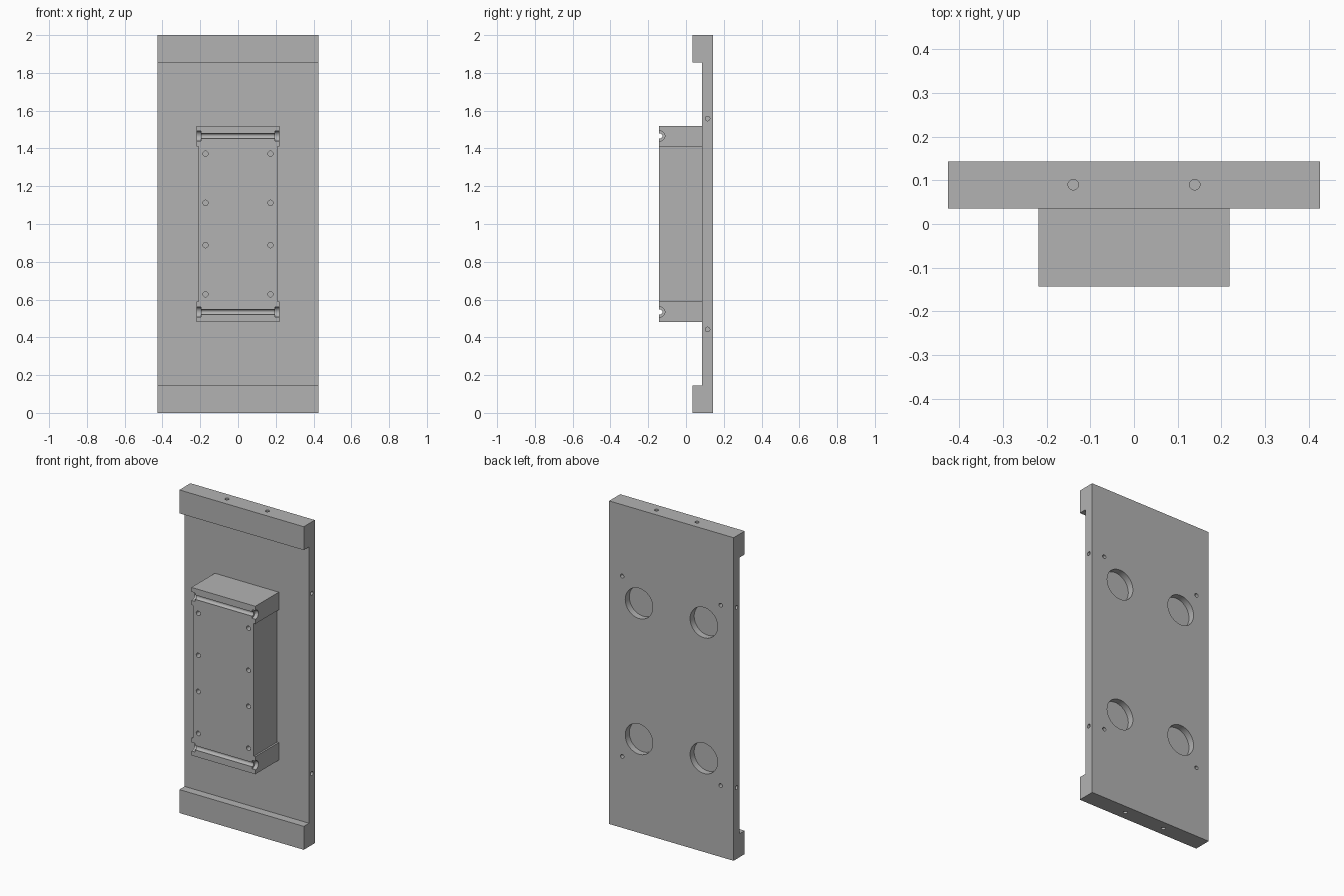
import bpy, bmesh
from mathutils import Matrix, Vector

if "Cube" in bpy.data.objects:
    bpy.data.objects.remove(bpy.data.objects["Cube"], do_unlink=True)

GREY = (0.45, 0.45, 0.45, 1)
mat = bpy.data.materials.new("plain grey")
mat.use_nodes = True
mat.diffuse_color = GREY
mat.node_tree.nodes["Principled BSDF"].inputs["Base Color"].default_value = GREY

BACK, WEB, LIP, FACE = 0.143, 0.086, 0.035, -0.143
HALF_W, MID = 0.426, 1.0


def make(name, bm):
    bmesh.ops.recalc_face_normals(bm, faces=bm.faces)
    mesh = bpy.data.meshes.new(name)
    bm.to_mesh(mesh)
    bm.free()
    obj = bpy.data.objects.new(name, mesh)
    bpy.context.collection.objects.link(obj)
    mesh.materials.append(mat)
    return obj


def prism(name, points, sweep):
    """Closed outline pushed along a vector."""
    bm = bmesh.new()
    face = bm.faces.new([bm.verts.new(p) for p in points])
    ext = bmesh.ops.extrude_face_region(bm, geom=[face])
    new = [v for v in ext["geom"] if isinstance(v, bmesh.types.BMVert)]
    bmesh.ops.translate(bm, verts=new, vec=sweep)
    return make(name, bm)


def bore(bm, start, end, radius, sides=24):
    """Cylinder between two points, used as a cutter."""
    a, b = Vector(start), Vector(end)
    turn = (b - a).to_track_quat("Z", "Y").to_matrix().to_4x4()
    bmesh.ops.create_cone(bm, cap_ends=True, segments=sides, radius1=radius, radius2=radius,
                          depth=(b - a).length, matrix=Matrix.Translation((a + b) / 2) @ turn)


def cut(obj, bm):
    cutter = make(obj.name + "_cutter", bm)
    cutter.hide_render = True
    mod = obj.modifiers.new("holes", "BOOLEAN")
    mod.operation, mod.solver, mod.object = "DIFFERENCE", "EXACT", cutter
    mod.use_self = True
    bpy.ops.object.select_all(action="DESELECT")
    bpy.context.view_layer.objects.active = obj
    obj.select_set(True)
    bpy.ops.object.modifier_apply(modifier=mod.name)
    bpy.data.objects.remove(cutter, do_unlink=True)
    bpy.ops.object.shade_smooth_by_angle(angle=0.52)


# Back plate with a lip along the top and bottom edge
lower = [(BACK, 0), (LIP, 0), (LIP, 0.145), (WEB, 0.145)]
outline = lower + [(y, 2 - z) for y, z in reversed(lower)]
plate = prism("back_plate", [(-HALF_W, y, z) for y, z in outline], (2 * HALF_W, 0, 0))

# Plate holes: round pockets, pin holes, side holes and edge holes
holes = bmesh.new()
for sx in (-1, 1):
    for sz in (-1, 1):
        z = MID + sz * 0.42
        bore(holes, (sx * 0.222, BACK + 0.02, z), (sx * 0.222, BACK - 0.04, z), 0.094, 48)
        z = MID + sz * 0.558
        bore(holes, (sx * 0.337, BACK + 0.02, z), (sx * 0.337, BACK - 0.04, z), 0.012)
        bore(holes, (sx * (HALF_W + 0.02), 0.114, z), (sx * 0.35, 0.114, z), 0.012)
        x = sx * 0.139
        bore(holes, (x, 0.09, MID + sz * 1.02), (x, 0.09, MID + sz * 0.92), 0.012)
cut(plate, holes)

# Raised block, slightly narrower between its two end caps
quarter = [(0.219, 0.52), (0.219, 0.411), (0.208, 0.411)]
right = quarter + [(x, -z) for x, z in reversed(quarter)]
outline = right + [(-x, z) for x, z in reversed(right)]
block = prism("front_block", [(x, FACE, MID + z) for x, z in outline], (0, WEB - FACE, 0))

# Block cuts: cross grooves with wider ends, and two rows of screw holes
holes = bmesh.new()
for sz in (-1, 1):
    z, y = MID + sz * 0.466, FACE + 0.004
    bore(holes, (-0.25, y, z), (0.25, y, z), 0.014)
    for sx in (-1, 1):
        bore(holes, (sx * 0.25, y, z), (sx * 0.195, y, z), 0.027, 32)
        for offset in (0.112, 0.372):
            x, zs = sx * 0.172, MID + sz * offset
            bore(holes, (x, FACE - 0.02, zs), (x, FACE + 0.06, zs), 0.014)
cut(block, holes)
